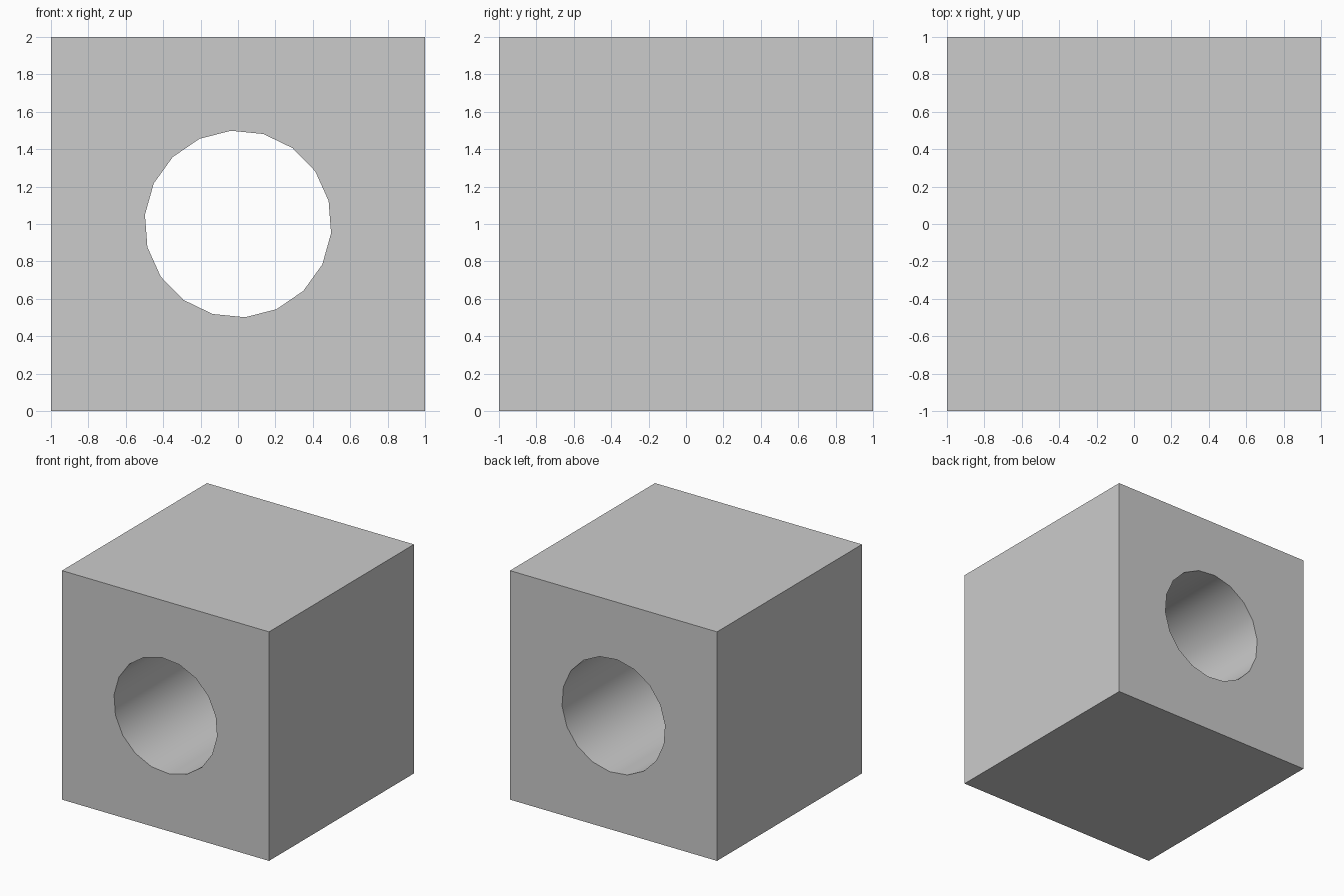
import bpy, bmesh
from math import radians, sin, cos

if "Cube" in bpy.data.objects:
    bpy.data.objects.remove(bpy.data.objects["Cube"])

# Block
bpy.ops.mesh.primitive_cube_add(size=2, location=(0, 0, 1))
block = bpy.context.object
block.name = "block_with_round_hole"

# 18-sided cutter, running front to back
SIDES, RADIUS, TWIST = 18, 0.5, 14.3
bm = bmesh.new()
ring = []
for i in range(SIDES):
    a = radians(TWIST + i * 360 / SIDES)
    ring.append(bm.verts.new((RADIUS * cos(a), -1.5, 1 + RADIUS * sin(a))))
face = bm.faces.new(ring)
ext = bmesh.ops.extrude_face_region(bm, geom=[face])
bmesh.ops.translate(bm, vec=(0, 3, 0),
                    verts=[v for v in ext["geom"] if isinstance(v, bmesh.types.BMVert)])
bmesh.ops.recalc_face_normals(bm, faces=bm.faces)
mesh = bpy.data.meshes.new("hole_cutter")
bm.to_mesh(mesh)
bm.free()
cutter = bpy.data.objects.new("hole_cutter", mesh)
bpy.context.collection.objects.link(cutter)
cutter.hide_render = True

# Cut the through hole, then drop the cutter
mod = block.modifiers.new("hole", 'BOOLEAN')
mod.operation = 'DIFFERENCE'
mod.solver = 'EXACT'
mod.object = cutter
bpy.context.view_layer.objects.active = block
bpy.ops.object.modifier_apply(modifier=mod.name)
bpy.data.objects.remove(cutter, do_unlink=True)

# Smooth hole wall, sharp outer edges
bpy.ops.object.shade_smooth_by_angle(angle=radians(30))
